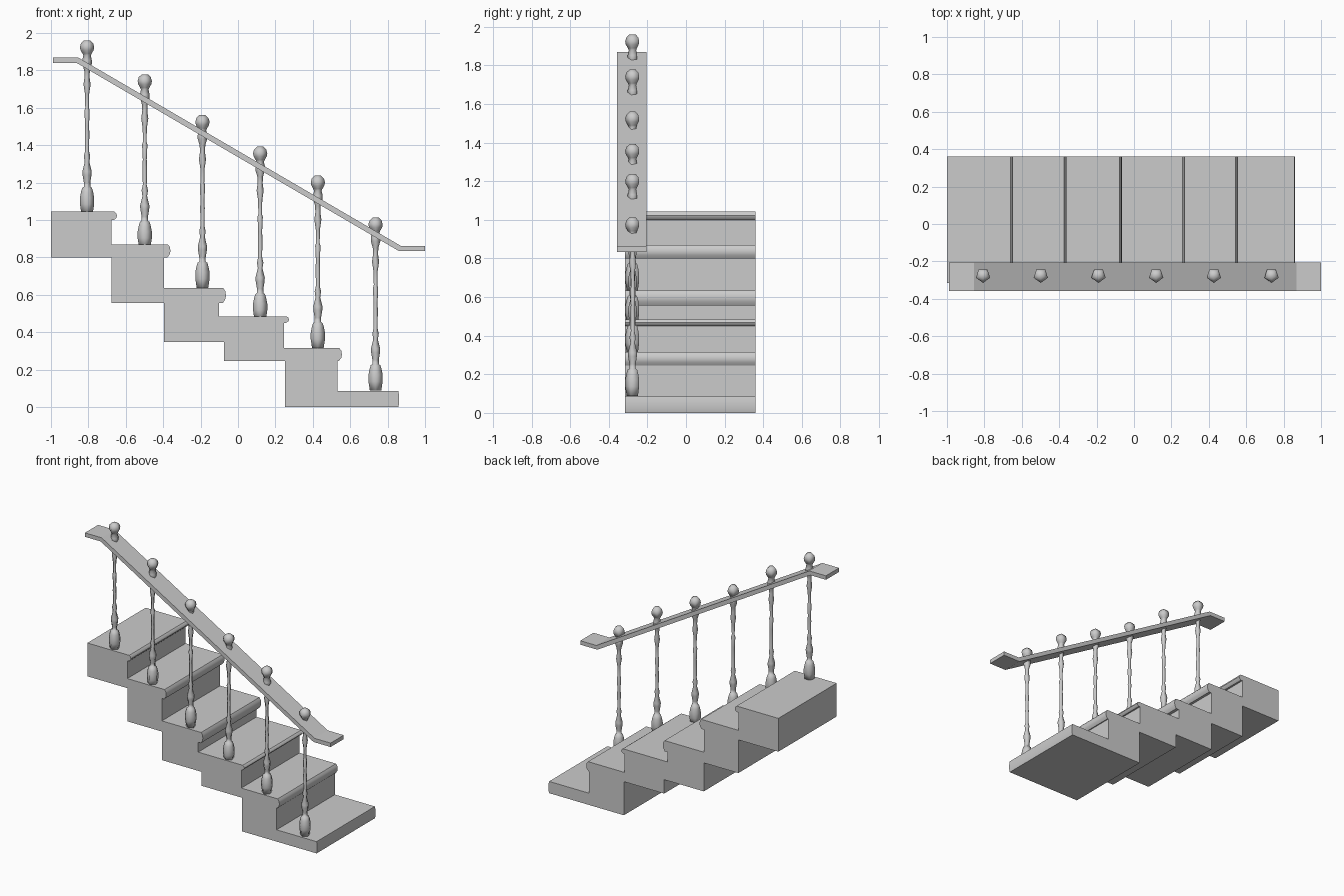
import bpy, bmesh
from math import sin, cos, pi

if "Cube" in bpy.data.objects:
    bpy.data.objects.remove(bpy.data.objects["Cube"])


def finish(name, bm):
    bmesh.ops.recalc_face_normals(bm, faces=bm.faces)
    me = bpy.data.meshes.new(name)
    bm.to_mesh(me)
    bm.free()
    ob = bpy.data.objects.new(name, me)
    bpy.context.collection.objects.link(ob)
    return ob


def extrude_profile(name, pts, y0, y1):
    """Extrude an x-z outline along y."""
    bm = bmesh.new()
    face = bm.faces.new([bm.verts.new((x, y0, z)) for x, z in pts])
    ext = bmesh.ops.extrude_face_region(bm, geom=[face])
    verts = [g for g in ext['geom'] if isinstance(g, bmesh.types.BMVert)]
    bmesh.ops.translate(bm, verts=verts, vec=(0, y1 - y0, 0))
    return finish(name, bm)


def smooth(ob, angle):
    bpy.ops.object.select_all(action='DESELECT')
    ob.select_set(True)
    bpy.context.view_layer.objects.active = ob
    bpy.ops.object.shade_smooth_by_angle(angle=angle)


def lathe(name, profile, x, y, z, sides=5):
    """Turn a (radius, height) profile around z, one corner facing front."""
    bm = bmesh.new()
    rings = []
    for r, h in profile:
        rings.append([bm.verts.new((x + r * cos(-pi / 2 + 2 * pi * i / sides),
                                    y + r * sin(-pi / 2 + 2 * pi * i / sides),
                                    z + h)) for i in range(sides)])
    for a, b in zip(rings, rings[1:]):
        for i in range(sides):
            j = (i + 1) % sides
            bm.faces.new((a[i], a[j], b[j], b[i]))
    bm.faces.new(rings[0])
    bm.faces.new(rings[-1])
    return finish(name, bm)


# Stair flight: tread height, nosing tip x, nosing underside z, riser x
treads = [(1.044, -0.647, 1.0, -0.676), (0.87, -0.361, 0.80, -0.396),
          (0.635, -0.064, 0.557, -0.102), (0.485, 0.273, 0.45, 0.247),
          (0.315, 0.556, 0.246, 0.533)]
outline = [(-1, 0.80), (-1, 1.044)]
for top, tip, low, riser in treads:
    t = top - low
    outline += [(tip - 0.014, top), (tip - 0.004, top - 0.2 * t), (tip, top - 0.5 * t),
                (tip - 0.004, top - 0.75 * t), (tip - 0.016, low), (riser, low)]
    below = [s[0] for s in treads if s[0] < top] + [0.086]
    outline.append((riser, below[0]))
outline += [(0.857, 0.086), (0.862, 0.06), (0.862, 0.02), (0.857, 0),
            (0.251, 0), (0.251, 0.246), (-0.075, 0.246), (-0.075, 0.348),
            (-0.396, 0.348), (-0.396, 0.557), (-0.676, 0.557), (-0.676, 0.80)]
smooth(extrude_profile("stair_flight", outline, -0.315, 0.36), 0.6)

# Handrail: sloping board with level ends
rail = [(-0.99, 1.84), (-0.99, 1.869), (-0.855, 1.869), (0.87, 0.862), (1, 0.862),
        (1, 0.833), (0.862, 0.833), (-0.863, 1.84)]
extrude_profile("handrail", rail, -0.357, -0.205)

# Turned balusters with ball finials
turning = [(0.032, 0), (0.040, 0.05), (0.040, 0.085), (0.034, 0.115), (0.027, 0.137),
           (0.018, 0.142), (0.018, 0.165), (0.025, 0.205), (0.026, 0.225),
           (0.013, 0.275), (0.018, 0.305), (0.011, 0.335), (0.013, 0.43),
           (0.011, 0.47), (0.015, 0.55), (0.010, 0.565), (0.012, 0.64),
           (0.020, 0.69), (0.014, 0.73), (0.016, 0.765), (0.027, 0.80),
           (0.027, 0.818), (0.021, 0.845), (0.026, 0.855), (0.037, 0.873),
           (0.040, 0.89), (0.034, 0.91), (0.018, 0.925)]
tops = [1.96, 1.778, 1.56, 1.392, 1.237, 1.012]
for i, top in enumerate(tops):
    b = lathe(f"baluster_{i + 1}", turning, -0.807 + 0.3085 * i, -0.275, top - 0.925)
    b.data.polygons.foreach_set("use_smooth", [True] * len(b.data.polygons))
